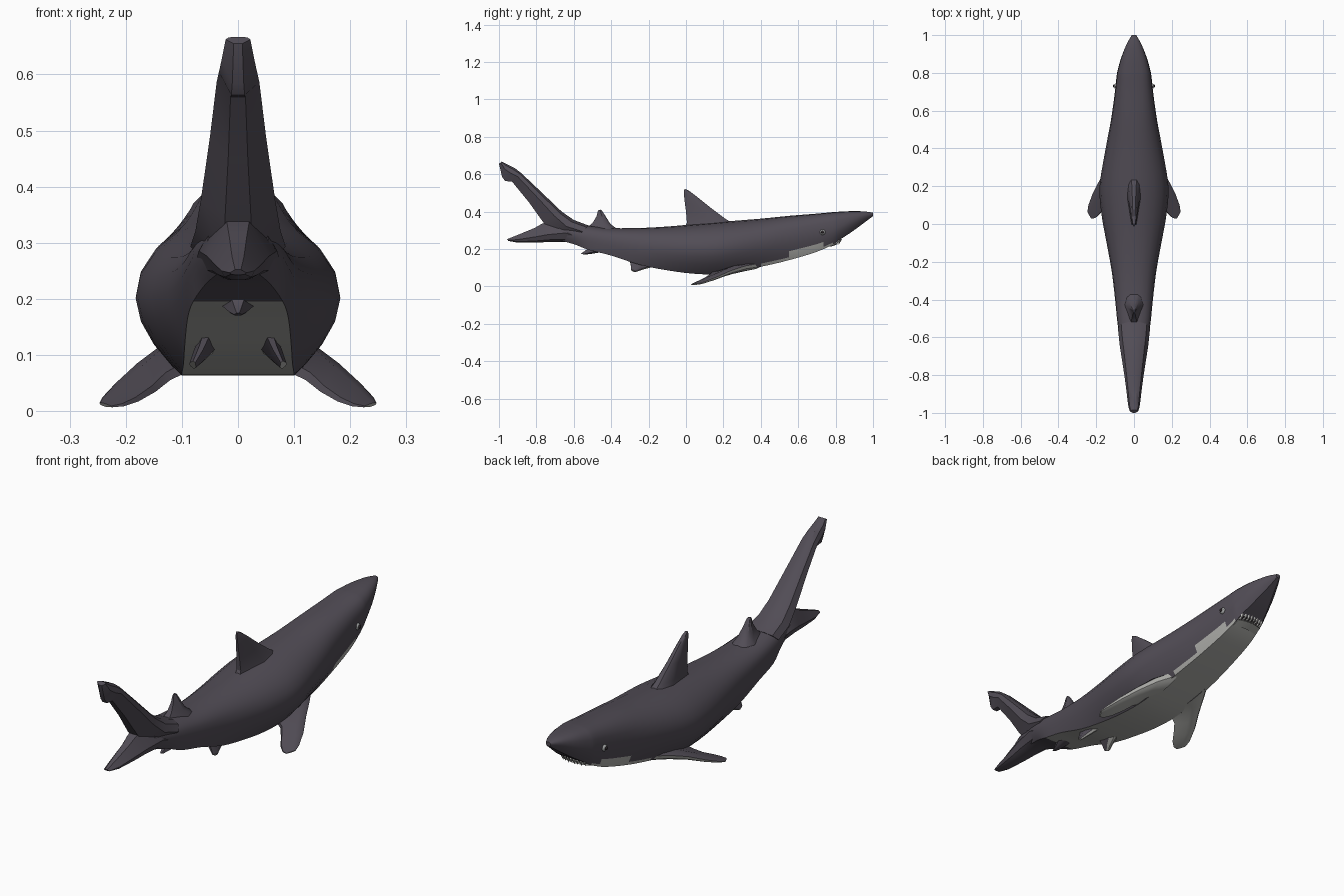
import bpy, bmesh, math
from mathutils import Vector

if "Cube" in bpy.data.objects:
    bpy.data.objects.remove(bpy.data.objects["Cube"])


def material(name, rgb):
    m = bpy.data.materials.new(name)
    m.diffuse_color = (*rgb, 1)
    m.use_nodes = True
    m.node_tree.nodes["Principled BSDF"].inputs["Base Color"].default_value = m.diffuse_color
    return m


SKIN = material("dark_grey_skin", (0.083, 0.073, 0.092))
BELLY = material("pale_belly", (0.42, 0.42, 0.40))
MOUTH = material("mouth_dark", (0.02, 0.015, 0.018))
TOOTH = material("tooth_white", (0.75, 0.75, 0.72))
EYE = material("eye_grey", (0.35, 0.36, 0.36))


def finish(name, bm, mats, rule=None, angle=30):
    """Turn a bmesh into a shaded object, colouring faces by a rule."""
    bmesh.ops.recalc_face_normals(bm, faces=bm.faces)
    bm.normal_update()
    if rule:
        for f in bm.faces:
            f.material_index = rule(f)
    me = bpy.data.meshes.new(name)
    bm.to_mesh(me)
    bm.free()
    for m in mats:
        me.materials.append(m)
    ob = bpy.data.objects.new(name, me)
    bpy.context.collection.objects.link(ob)
    bpy.ops.object.select_all(action='DESELECT')
    ob.select_set(True)
    bpy.context.view_layer.objects.active = ob
    bpy.ops.object.shade_smooth_by_angle(angle=math.radians(angle))
    return ob


def loft(rings):
    """Skin closed rings of points and cap both ends."""
    bm = bmesh.new()
    vs = [[bm.verts.new(p) for p in r] for r in rings]
    n = len(vs[0])
    for a, b in zip(vs, vs[1:]):
        for i in range(n):
            j = (i + 1) % n
            bm.faces.new((a[i], a[j], b[j], b[i]))
    bm.faces.new(vs[0])
    bm.faces.new(vs[-1])
    return bm


def catmull(p0, p1, p2, p3, t):
    return [0.5 * (2 * b + (c - a) * t + (2 * a - 5 * b + 4 * c - d) * t * t
                   + (3 * b - a - 3 * c + d) * t ** 3)
            for a, b, c, d in zip(p0, p1, p2, p3)]


# Body stations: y, top, bottom, widest height, half width, belly half width, boxiness
STATIONS = [
    (1.0, .394, .376, .386, .012, .007, 2.2),
    (.95, .401, .338, .375, .040, .020, 2.4),
    (.88, .402, .287, .345, .068, .042, 2.8),
    (.815, .399, .245, .315, .086, .060, 3.0),
    (.785, .397, .224, .305, .092, .066, 3.0),
    (.70, .389, .185, .288, .101, .075, 2.8),
    (.55, .377, .140, .260, .122, .086, 2.4),
    (.40, .362, .105, .235, .150, .095, 2.1),
    (.20, .346, .067, .205, .182, .100, 2.0),
    (.05, .333, .067, .200, .172, .100, 2.0),
    (-.10, .320, .086, .205, .145, .097, 2.1),
    (-.25, .312, .116, .215, .118, .095, 2.3),
    (-.40, .312, .165, .238, .100, .090, 2.4),
    (-.52, .325, .195, .260, .088, .080, 2.4),
    (-.60, .335, .226, .280, .076, .058, 2.2),
    (-.68, .350, .246, .300, .055, .035, 2.0),
]


def section(s):
    y, zt, zb, zm, w, b, n = s
    half = []
    for k in range(6):                       # rounded back
        a = math.radians(90 - 18 * k)
        half.append((w * max(math.cos(a), 0) ** (2 / n),
                     zm + (zt - zm) * max(math.sin(a), 0) ** (2 / n)))
    half[0], half[-1] = (0, zt), (w, zm)
    for t in (.3, .6, .87, 1):               # flanks down to the flat belly
        half.append((w + (b - w) * t ** 1.8, zm + (zb - zm) * t))
    half.append((0, zb))
    ring = half + [(-x, z) for x, z in half[-2:0:-1]]
    return [(x, y, z) for x, z in ring]


rings = []
for i in range(len(STATIONS) - 1):
    q = [STATIONS[max(0, min(len(STATIONS) - 1, i + d))] for d in (-1, 0, 1, 2)]
    rings += [section(catmull(*q, t / 3)) for t in range(3)]
rings.append(section(STATIONS[-1]))


def body_rule(f):
    c = f.calc_center_median()
    flat = f.normal.z < -.6 and any(abs(v.co.x) < 1e-6 for v in f.verts)
    if flat and .785 < c.y < .815:
        return 2
    if flat and -.52 < c.y < .785:
        return 1
    # pale strip along the lower jaw
    if .4 < c.y < .785:
        zb = min(v.co.z for v in f.verts)
        floor = min(p[2] for r in rings for p in r if abs(r[0][1] - c.y) < .05)
        if f.normal.z < -.25 and zb < floor + .022 and abs(c.x) < .1:
            return 1
    return 0


finish("body", loft(rings), [SKIN, BELLY, MOUTH], body_rule)


def fin(name, sections, rule=None, mirror=False, axis=(1, 0, 0)):
    """Loft a fin from (leading point, trailing point, half thickness)."""
    ax = Vector(axis).normalized()
    for side, sx in ((("_right", 1), ("_left", -1)) if mirror else (("", 1),)):
        rr = []
        for lead, trail, th in sections:
            a, b = Vector(lead), Vector(trail)
            ring = [a.lerp(b, u) + ax * th * k for u, k in
                    ((0, .4), (.12, .8), (.4, 1), (1, .35),
                     (1, -.35), (.4, -1), (.12, -.8), (0, -.4))]
            rr.append([(p.x * sx, p.y, p.z) for p in ring])
        finish(name + side, loft(rr), [SKIN, BELLY], rule)


def mid(*rows):
    """Sections lying in the centre plane: lead y, z, trail y, z, thickness."""
    return [((0, a, b), (0, c, d), t) for a, b, c, d, t in rows]


# Tail lobes
fin("upper_tail_lobe", mid(
    (-.52, .325, -.60, .245, .085), (-.60, .355, -.70, .270, .076),
    (-.665, .40, -.765, .345, .066), (-.785, .515, -.84, .45, .050),
    (-.88, .605, -.93, .56, .038), (-.915, .632, -.967, .563, .034),
    (-.96, .655, -.983, .585, .029), (-.985, .667, -1.0, .655, .022)))
fin("lower_tail_lobe", mid(
    (-.54, .205, -.57, .33, .078), (-.62, .236, -.68, .36, .070),
    (-.72, .238, -.77, .335, .056), (-.80, .234, -.81, .312, .045),
    (-.90, .234, -.90, .275, .030), (-.95, .243, -.957, .252, .015)))

# Dorsal fins
fin("dorsal_fin", mid(
    (.27, .325, -.01, .31, .042), (.21, .362, .005, .34, .030),
    (.13, .422, .000, .40, .021), (.06, .478, -.008, .46, .015),
    (.015, .512, -.012, .505, .010), (-.002, .520, -.012, .516, .006)))
fin("rear_dorsal_fin", mid(
    (-.36, .300, -.53, .315, .050), (-.405, .335, -.50, .338, .032),
    (-.43, .375, -.478, .375, .018), (-.448, .403, -.472, .400, .010),
    (-.455, .410, -.468, .408, .006)))

# Anal fin
fin("anal_fin", mid(
    (-.38, .195, -.52, .220, .045), (-.45, .183, -.53, .198, .030),
    (-.51, .173, -.55, .183, .016), (-.545, .170, -.562, .175, .007)))


def under_rule(f):
    return 1 if f.normal.z < -.3 else 0


# Pectoral fins
fin("pectoral_fin", [
    ((.09, .40, .115), (.09, .15, .080), .026),
    ((.135, .32, .102), (.125, .135, .062), .023),
    ((.175, .24, .078), (.15, .10, .040), .018),
    ((.215, .165, .046), (.180, .055, .021), .013),
    ((.240, .10, .022), (.205, .032, .011), .008),
    ((.246, .065, .013), (.225, .028, .008), .004)],
    under_rule, True, (.5, -.15, .85))

# Pelvic fins
fin("pelvic_fin", [
    ((.045, -.10, .120), (.045, -.30, .158), .022),
    ((.055, -.17, .110), (.055, -.30, .140), .018),
    ((.070, -.23, .093), (.066, -.295, .112), .013),
    ((.082, -.27, .078), (.078, -.295, .088), .007)],
    lambda f: 1 if f.normal.z < -.55 else 0, True, (.8, 0, .6))

# Lower lip ridge
bm = loft([[(x, .812 - 3 * x * x, .226), (x, .775 - 3 * x * x, .212),
            (x, .770 - 3 * x * x, .225), (x, .800 - 3 * x * x, .238)]
           for x in [-.063 + .021 * i for i in range(7)]])
finish("lower_lip", bm, [BELLY])

# Teeth along both lips
bm = bmesh.new()
for i in range(8):
    x = -.056 + .016 * i
    for y, z, d in ((.828, .246, Vector((0, -.010, -.022))),
                    (.806, .228, Vector((0, .014, .014)))):
        base = Vector((x, y - 3 * x * x, z))
        tip = bm.verts.new(base + d)
        r = [bm.verts.new(base + Vector(o)) for o in
             ((-.007, 0, 0), (0, -.006, .006), (.007, 0, 0), (0, .006, .006))]
        bm.faces.new(r)
        for k in range(4):
            bm.faces.new((r[k], r[(k + 1) % 4], tip))
finish("teeth", bm, [TOOTH], angle=10)

# Eyes with dark pupils
for side, sx in (("right", 1), ("left", -1)):
    for part, rad, x, mat in (("eye", .015, .096, EYE), ("pupil", .008, .106, MOUTH)):
        bm = bmesh.new()
        bmesh.ops.create_uvsphere(bm, u_segments=12, v_segments=8, radius=rad)
        for v in bm.verts:
            v.co = (sx * (x + v.co.x * .7), .73 + v.co.y, .29 + v.co.z)
        finish(f"{part}_{side}", bm, [mat])
